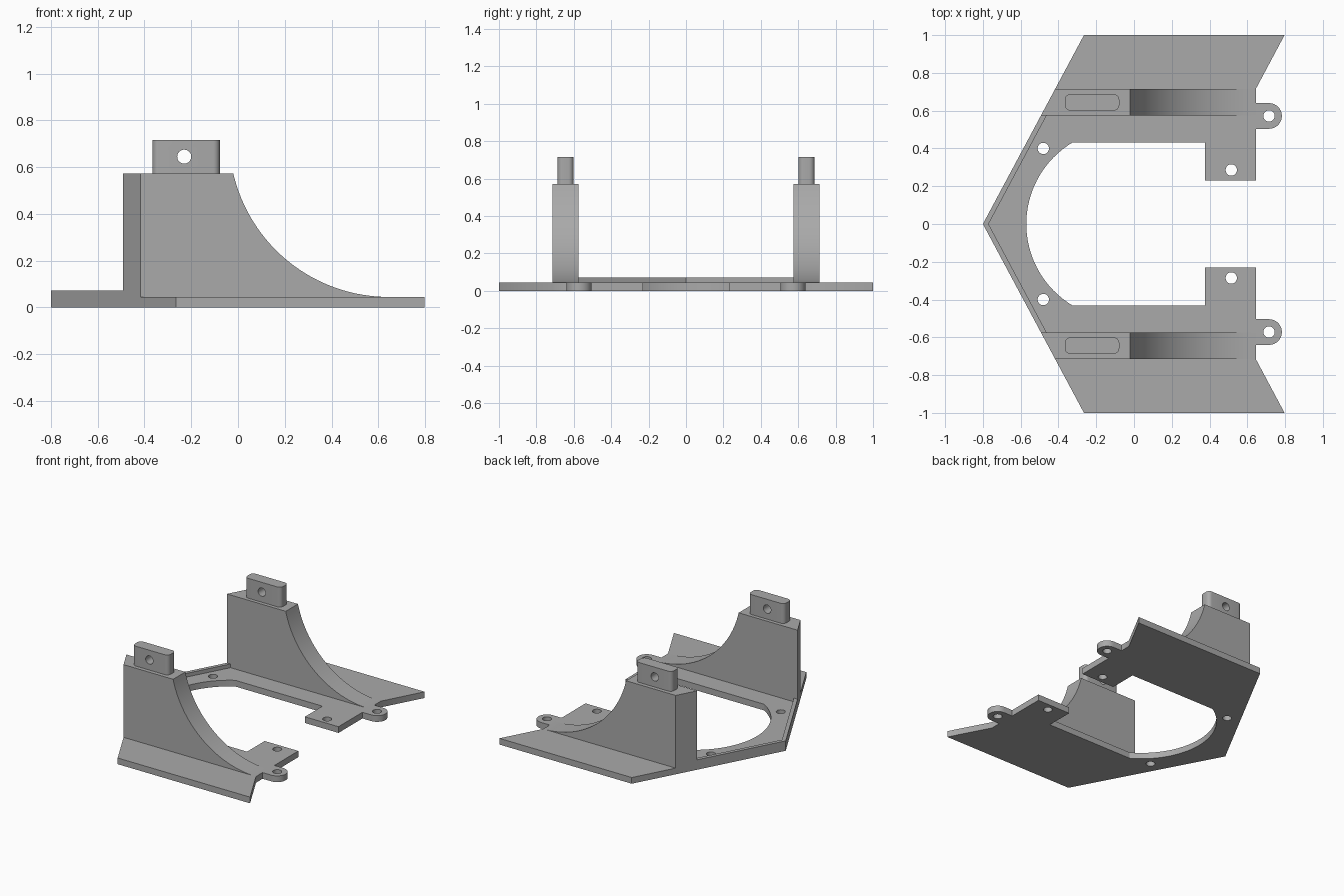
import bpy, bmesh, math
from mathutils import Vector

cube = bpy.data.objects.get("Cube")
if cube:
    bpy.data.objects.remove(cube, do_unlink=True)

grey = bpy.data.materials.new("plain grey")
grey.use_nodes = True
colour = (0.4, 0.4, 0.4, 1)
grey.diffuse_color = colour
grey.node_tree.nodes["Principled BSDF"].inputs["Base Color"].default_value = colour

BASE, RIM, WALL, TAB = 0.045, 0.072, 0.572, 0.716


def arc(cx, cy, r, start, end, steps):
    """Points on an arc, angles in degrees."""
    angles = [math.radians(start + (end - start) * i / steps) for i in range(steps + 1)]
    return [(cx + r * math.cos(a), cy + r * math.sin(a)) for a in angles]


def mirrored(points):
    """Close a half outline across y = 0."""
    return points + [(x, -y) for x, y in reversed(points) if abs(y) > 1e-5]


def prism(name, points, low, high, along_y=False):
    """Extrude an outline along z, or along y for an xz outline."""
    bm = bmesh.new()
    place = (lambda p: (p[0], low, p[1])) if along_y else (lambda p: (p[0], p[1], low))
    face = bm.faces.new([bm.verts.new(place(p)) for p in points])
    out = bmesh.ops.extrude_face_region(bm, geom=[face])
    shift = Vector((0, high - low, 0) if along_y else (0, 0, high - low))
    bmesh.ops.translate(bm, vec=shift, verts=[g for g in out["geom"] if isinstance(g, bmesh.types.BMVert)])
    bmesh.ops.recalc_face_normals(bm, faces=bm.faces[:])
    mesh = bpy.data.meshes.new(name)
    bm.to_mesh(mesh)
    bm.free()
    obj = bpy.data.objects.new(name, mesh)
    bpy.context.collection.objects.link(obj)
    mesh.materials.append(grey)
    return obj


def drill(obj, centres, r, low, high, along_y=False):
    """Cut round holes and bake the result into the mesh."""
    for c in centres:
        cutter = prism("hole_cutter", arc(*c, r, 0, 348.75, 31), low, high, along_y)
        cutter.hide_render = True
        mod = obj.modifiers.new("hole", "BOOLEAN")
        mod.operation, mod.solver, mod.object = "DIFFERENCE", "EXACT", cutter
        bpy.context.view_layer.update()
        baked = bpy.data.meshes.new_from_object(obj.evaluated_get(bpy.context.evaluated_depsgraph_get()))
        obj.modifiers.clear()
        obj.data = baked
        bpy.data.objects.remove(cutter, do_unlink=True)


def smooth(obj):
    bpy.ops.object.select_all(action="DESELECT")
    obj.select_set(True)
    bpy.context.view_layer.objects.active = obj
    bpy.ops.object.shade_smooth_by_angle(angle=math.radians(30))


def edge_x(y):
    """The slanted outer edge of the plate."""
    return -0.8 + 0.535 * abs(y)


# Base plate: pointed end, round-ended opening, feet and lugs
opening = math.degrees(math.asin(0.432 / 0.503))
half = [(-0.8, 0), (-0.265, 1), (0.797, 1), (0.645, 0.715), (0.645, 0.64)]
half += arc(0.715, 0.572, 0.068, 90, -90, 16)
half += [(0.645, 0.504), (0.645, 0.23), (0.375, 0.23), (0.375, 0.432)]
inner = arc(-0.067, 0, 0.503, 180 - opening, 180, 24)
outer_half = half[1:] + inner
plate = prism("base_plate", [half[0]] + mirrored(outer_half), 0, BASE)
drill(plate, [(x, s * y) for s in (1, -1) for x, y in ((-0.48, 0.4), (0.515, 0.286), (0.715, 0.572))],
      0.03, -0.1, 0.2)
smooth(plate)

# Raised lip along the pointed end
prism("pointed_rim", [(-0.8, 0), (edge_x(0.575), 0.575), (edge_x(0.575) + 0.03, 0.575), (-0.77, 0),
                      (edge_x(0.575) + 0.03, -0.575), (edge_x(0.575), -0.575)], BASE, RIM)

# Curved upright walls, each with a drilled tab on top
sweep_start = math.degrees(math.atan2(WALL - 0.728, -0.665)) + 360
for side, s in (("front", -1), ("back", 1)):
    low, high = sorted((s * 0.575, s * 0.715))
    profile = [(-0.45, BASE), (-0.45, WALL)] + arc(0.645, 0.728, 0.683, sweep_start, 270, 32)
    wall = prism(side + "_wall", profile, low, high, True)
    for v in wall.data.vertices:
        if v.co.x < -0.4:
            v.co.x = edge_x(v.co.y)
    smooth(wall)

    r, y = 0.028, s * 0.644
    outline = []
    for cx, cy, a in ((-0.078 - r, y + 0.043 - r, 0), (-0.366 + r, y + 0.043 - r, 90),
                      (-0.366 + r, y - 0.043 + r, 180), (-0.078 - r, y - 0.043 + r, 270)):
        outline += arc(cx, cy, r, a, a + 90, 6)
    tab = prism(side + "_tab", outline, WALL, TAB)
    drill(tab, [(-0.23, 0.645)], 0.03, y - 0.2, y + 0.2, True)
    smooth(tab)
